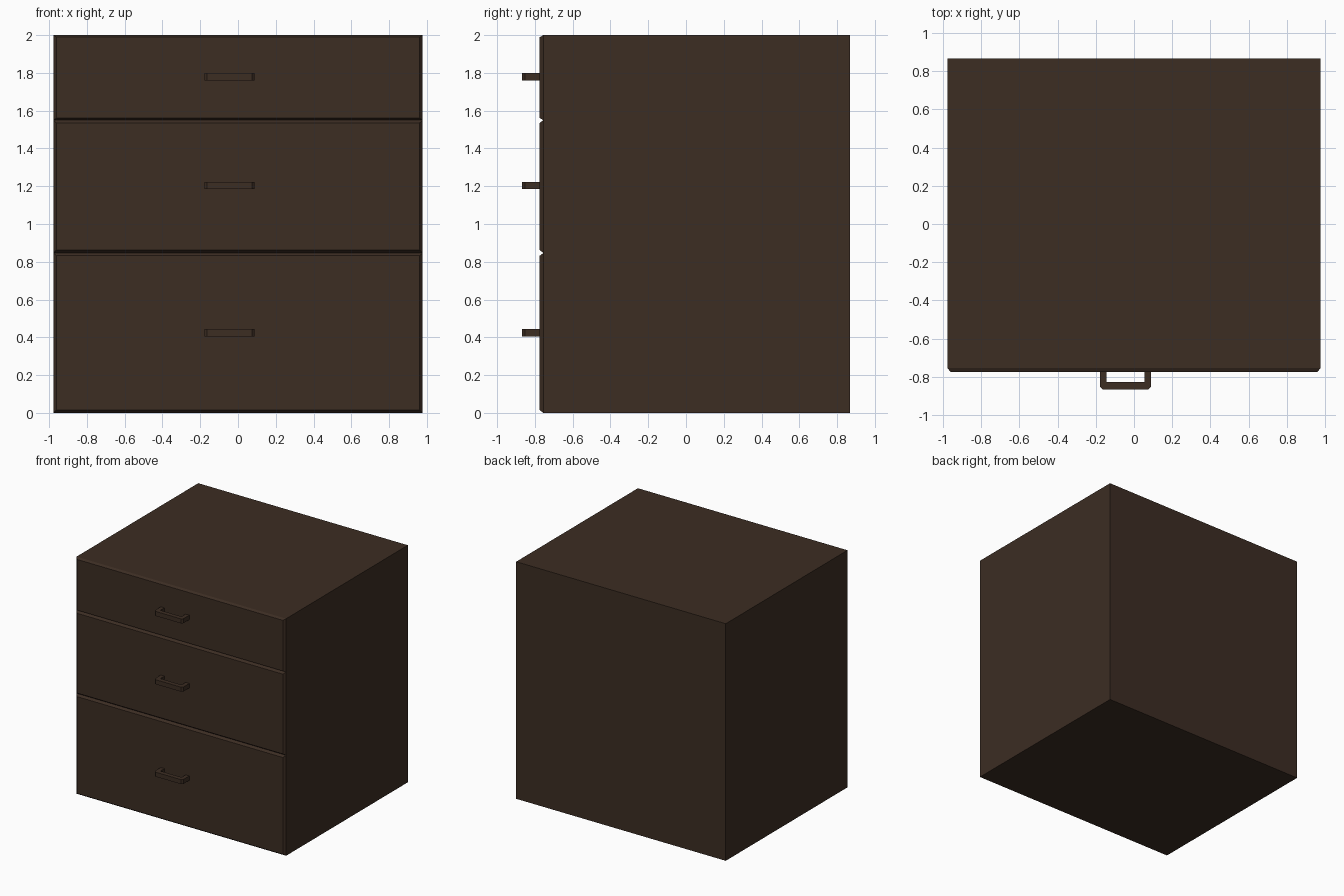
import bpy
import bmesh

if "Cube" in bpy.data.objects:
    bpy.data.objects.remove(bpy.data.objects["Cube"])

wood = bpy.data.materials.new("dark brown wood")
wood.diffuse_color = (0.045, 0.026, 0.0165, 1)
wood.use_nodes = True
wood.node_tree.nodes["Principled BSDF"].inputs["Base Color"].default_value = wood.diffuse_color

HALF_W, BACK, BODY_FRONT, FRONT = 0.978, 0.867, -0.755, -0.775


def loft(name, loop_a, loop_b):
    """Closed solid between two matching point loops."""
    bm = bmesh.new()
    a = [bm.verts.new(p) for p in loop_a]
    b = [bm.verts.new(p) for p in loop_b]
    bm.faces.new(a)
    bm.faces.new(b)
    n = len(a)
    for i in range(n):
        j = (i + 1) % n
        bm.faces.new((a[i], a[j], b[j], b[i]))
    bmesh.ops.recalc_face_normals(bm, faces=bm.faces[:])
    mesh = bpy.data.meshes.new(name)
    bm.to_mesh(mesh)
    bm.free()
    mesh.materials.append(wood)
    obj = bpy.data.objects.new(name, mesh)
    bpy.context.collection.objects.link(obj)
    return obj


def rect(y, w, z0, z1):
    return [(-w, y, z0), (w, y, z0), (w, y, z1), (-w, y, z1)]


# cabinet body
loft("cabinet_body", rect(BODY_FRONT, HALF_W, 0, 2), rect(BACK, HALF_W, 0, 2))

# pull handle outline seen from above: a U with clipped outer corners
X0, X1, TIP, T, C = -0.178, 0.088, -0.867, 0.034, 0.014
outline = [(X0, FRONT + 0.005), (X0, TIP + C), (X0 + C, TIP), (X1 - C, TIP),
           (X1, TIP + C), (X1, FRONT + 0.005), (X1 - T, FRONT + 0.005),
           (X1 - T, TIP + T + 0.004), (X0 + T, TIP + T + 0.004),
           (X0 + T, FRONT + 0.005)]

# drawers: bottom z, top z, handle centre z
drawers = {"bottom": (0.0, 0.847, 0.424),
           "middle": (0.847, 1.55, 1.204),
           "top": (1.55, 2.0, 1.78)}
for label, (z0, z1, hz) in drawers.items():
    # chamfered drawer front, leaving V grooves between neighbours
    e = 0.015 if label != "top" else 0.011
    loft(label + "_drawer_front", rect(BODY_FRONT, HALF_W, z0, z1),
         rect(FRONT, HALF_W - 0.017, z0 + e, z1 - e))
    loft(label + "_drawer_handle",
         [(x, y, hz - 0.019) for x, y in outline],
         [(x, y, hz + 0.019) for x, y in outline])
